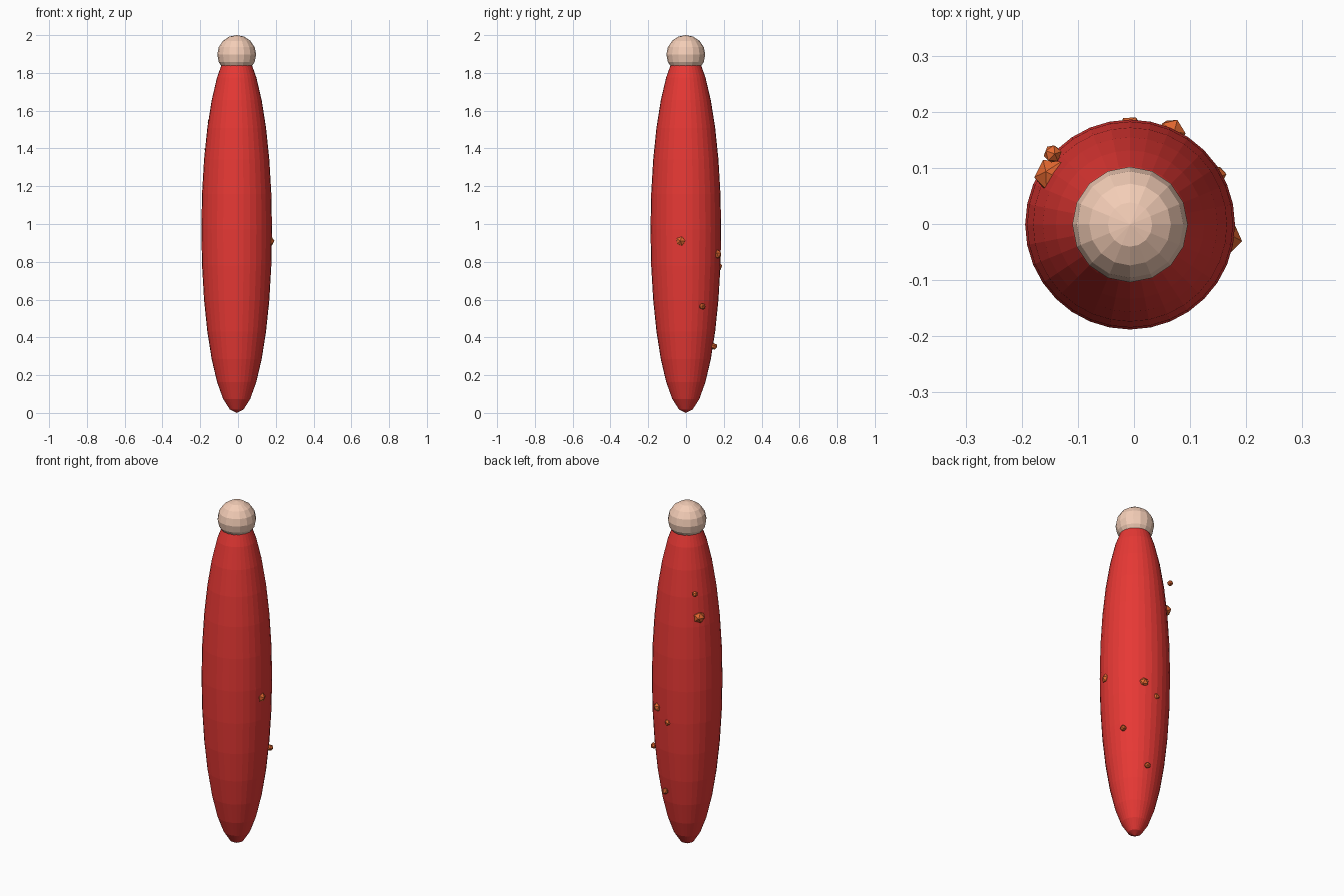
import bpy
import random

if "Cube" in bpy.data.objects:
    bpy.data.objects.remove(bpy.data.objects["Cube"])

random.seed(4)
CX, CY = -0.007, -0.001


def material(name, rgb):
    m = bpy.data.materials.new(name)
    m.diffuse_color = (*rgb, 1.0)
    m.use_nodes = True
    m.node_tree.nodes["Principled BSDF"].inputs["Base Color"].default_value = m.diffuse_color
    return m


def finish(name, mat):
    ob = bpy.context.object
    ob.name = name
    ob.data.materials.append(mat)
    return ob


red = material("red", (0.80, 0.04, 0.035))
skin = material("pale_peach", (0.90, 0.61, 0.47))
orange = material("orange", (0.78, 0.14, 0.03))

# Long tapered body: a stretched low-poly sphere
bpy.ops.mesh.primitive_uv_sphere_add(segments=32, ring_count=16, radius=1,
                                     location=(CX, CY, 0.97))
body = finish("body", red)
body.scale = (0.187, 0.187, 0.97)

# Round knob on top
bpy.ops.mesh.primitive_uv_sphere_add(segments=16, ring_count=8, radius=0.103,
                                     location=(CX, CY, 1.897))
finish("top_knob", skin)

# Small faceted bumps scattered over the surface: x, y, z, radius
bumps = [
    (0.165, -0.027, 0.909, 0.028),
    (0.147, 0.087, 0.564, 0.018),
    (0.066, 0.162, 0.840, 0.027),
    (-0.006, 0.170, 0.775, 0.023),
    (0.031, 0.149, 0.352, 0.018),
    (-0.145, 0.125, 1.542, 0.017),
    (-0.145, 0.086, 1.393, 0.033),
]
for i, (x, y, z, r) in enumerate(bumps, 1):
    rot = [random.uniform(0, 6.28) for _ in range(3)]
    bpy.ops.mesh.primitive_ico_sphere_add(subdivisions=1, radius=r,
                                          location=(x, y, z), rotation=rot)
    finish(f"bump_{i}", orange)
